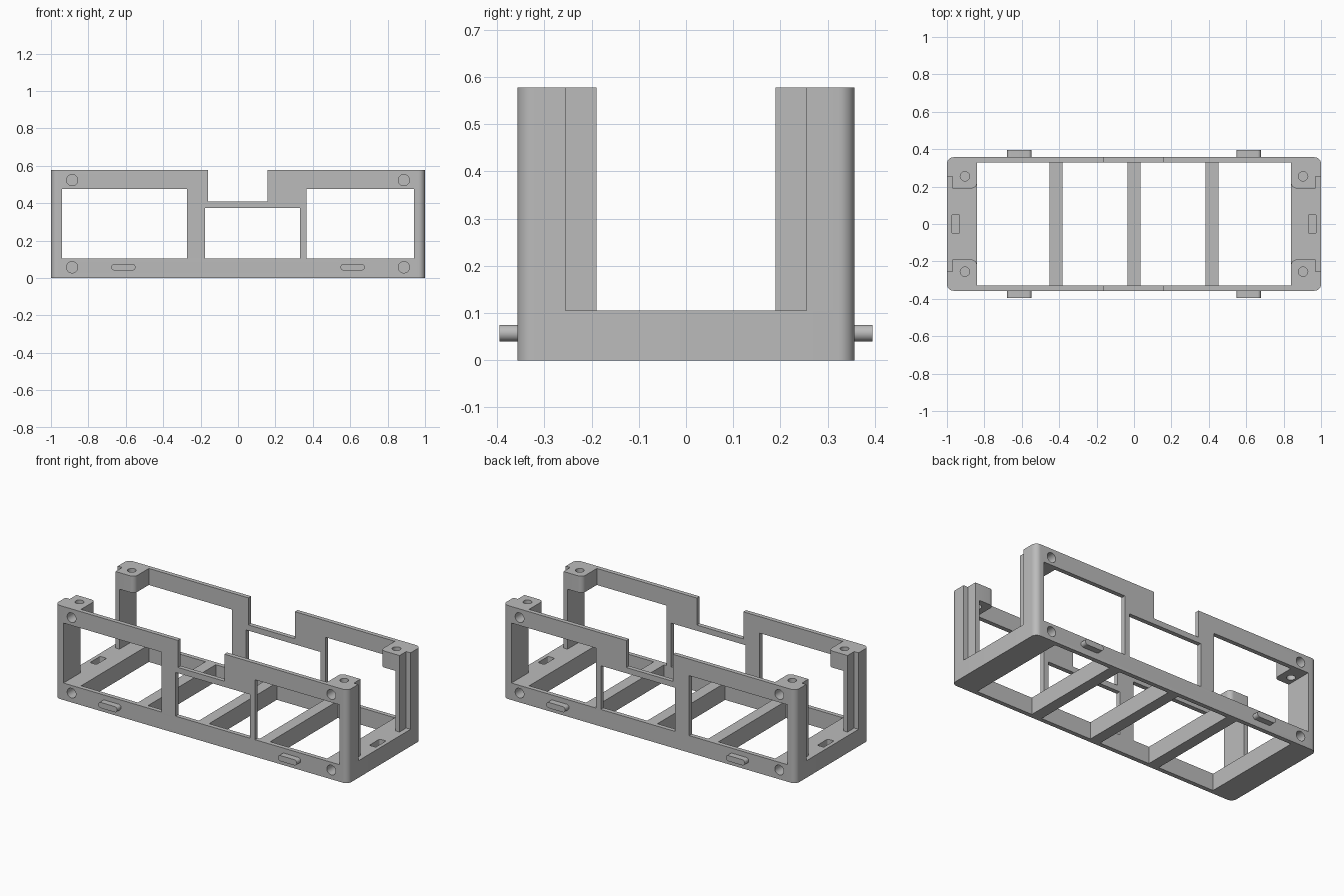
import bpy, bmesh
from math import sin, cos, pi
from mathutils import Vector

if "Cube" in bpy.data.objects:
    bpy.data.objects.remove(bpy.data.objects["Cube"], do_unlink=True)

grey = bpy.data.materials.new("plain grey")
grey.use_nodes = True
COLOUR = (0.5, 0.5, 0.5, 1)
grey.diffuse_color = COLOUR
grey.node_tree.nodes["Principled BSDF"].inputs["Base Color"].default_value = COLOUR

# Main sizes
HX, HY, TOP = 1.0, 0.357, 0.577
BASE = 0.105          # base frame height
INNER_Y = 0.33        # inside of the long walls
POST_X = 0.942        # inside of the corner posts
END_X = 0.84          # inside of the end plates
POST_Y = 0.19         # edge of the end openings
STEP_X, STEP_Y = 0.97, 0.255
RAIL = 0.475          # underside of the upper rails
SIGNS = (-1, 1)
CORNERS = [(sx, sy) for sx in SIGNS for sy in SIGNS]


def outline(a, b, radii=(0, 0, 0, 0), steps=8):
    """Rectangle between two corner points; radii run counter-clockwise from ++."""
    (x0, x1), (y0, y1) = sorted((a[0], b[0])), sorted((a[1], b[1]))
    pts = []
    for i, (x, y, sx, sy) in enumerate(((x1, y1, 1, 1), (x0, y1, -1, 1),
                                        (x0, y0, -1, -1), (x1, y0, 1, -1))):
        r = radii[i]
        for k in range(steps + 1 if r else 1):
            t = (i + k / steps) * pi / 2
            p = Vector((x - sx * r, y - sy * r))
            if r:
                p += Vector((cos(t), sin(t))) * r
            if all((p - q).length > 1e-5 for q in pts):
                pts.append(p)
    return pts


def prism(name, pts, lo, hi, axis="z"):
    """Extrude an outline along z, or along y for an outline in x and z."""
    bm = bmesh.new()
    lift = (lambda p: (p.x, p.y, lo)) if axis == "z" else (lambda p: (p.x, lo, p.y))
    face = bm.faces.new([bm.verts.new(lift(p)) for p in pts])
    move = Vector((0, 0, hi - lo)) if axis == "z" else Vector((0, hi - lo, 0))
    grown = bmesh.ops.extrude_face_region(bm, geom=[face])
    bmesh.ops.translate(bm, vec=move,
                        verts=[v for v in grown["geom"] if isinstance(v, bmesh.types.BMVert)])
    bmesh.ops.recalc_face_normals(bm, faces=bm.faces)
    mesh = bpy.data.meshes.new(name)
    bm.to_mesh(mesh)
    bm.free()
    mesh.materials.append(grey)
    obj = bpy.data.objects.new(name, mesh)
    bpy.context.collection.objects.link(obj)
    return obj


def select(obj):
    bpy.ops.object.select_all(action="DESELECT")
    obj.select_set(True)
    bpy.context.view_layer.objects.active = obj


def cut(obj, pts, lo, hi, axis="z"):
    """Remove a prism from an object."""
    tool = prism("cutter", pts, lo, hi, axis)
    tool.hide_render = True
    mod = obj.modifiers.new("cut", "BOOLEAN")
    mod.operation, mod.solver, mod.object = "DIFFERENCE", "EXACT", tool
    select(obj)
    bpy.ops.object.modifier_apply(modifier=mod.name)
    bpy.data.objects.remove(tool, do_unlink=True)


def circle(x, y, r):
    return outline((x - r, y - r), (x + r, y + r), (r,) * 4)


def side_hole(obj, sx, sy, z):
    """Blind round hole in a long wall near a corner."""
    cut(obj, circle(sx * 0.887, z, 0.03), *sorted((sy * 0.285, sy * 0.5)), axis="y")


parts = []
shell = outline((-HX, -HY), (HX, HY), (0.035,) * 4)

# Base frame: four open cells leave two end plates and three cross bars
base = prism("base_frame", shell, 0, BASE)
for x0, x1 in ((-END_X, -0.453), (-0.383, -0.036), (0.034, 0.381), (0.451, END_X)):
    cut(base, outline((x0, -INNER_Y), (x1, INNER_Y)), -0.1, 0.2)
for sx in SIGNS:
    cut(base, outline((sx * 0.932, -0.05), (sx * 0.976, 0.05), (0.008,) * 4), 0.045, 0.2)
for sx, sy in CORNERS:
    side_hole(base, sx, sy, 0.057)
parts.append(base)

# Upper frame: long walls and stepped corner posts
upper = prism("upper_frame", shell, BASE, TOP)
cut(upper, outline((-POST_X, -INNER_Y), (POST_X, INNER_Y)), 0, 1)
cut(upper, outline((-2, -POST_Y), (2, POST_Y)), 0, 1)
for sx in SIGNS:
    cut(upper, outline((sx * STEP_X, -STEP_Y), (sx * 2, STEP_Y)), 0, 1)
for x0, x1, z in ((-POST_X, -0.272, RAIL), (-0.176, 0.332, 0.375), (0.365, POST_X, RAIL)):
    cut(upper, outline((x0, 0), (x1, z)), -1, 1, axis="y")
cut(upper, outline((-0.16, 0.41), (0.157, 1)), -1, 1, axis="y")
for sx, sy in CORNERS:
    side_hole(upper, sx, sy, 0.523)
parts.append(upper)

# Screw bosses in the top corners, with one rounded inner corner each
for sx, sy in CORNERS:
    radii = [0.03 if c == (-sx, -sy) else 0
             for c in ((1, 1), (-1, 1), (-1, -1), (1, -1))]
    side = ("left" if sx > 0 else "right") + ("_back" if sy > 0 else "_front")
    boss = prism("screw_boss_" + side,
                 outline((sx * END_X, sy * POST_Y), (sx * POST_X, sy * INNER_Y), radii),
                 RAIL, TOP)
    cut(boss, circle(sx * 0.904, sy * 0.255, 0.025), 0, 1)
    side_hole(boss, sx, sy, 0.523)
    parts.append(boss)

    # Snap tabs on the long sides
    r = 0.0175
    parts.append(prism("snap_tab_" + side,
                       outline((sx * 0.613 - 0.065, 0.0575 - r),
                               (sx * 0.613 + 0.065, 0.0575 + r), (r,) * 4),
                       *sorted((sy * HY, sy * 0.395)), axis="y"))

for part in parts:
    select(part)
    bpy.ops.object.shade_smooth_by_angle()
